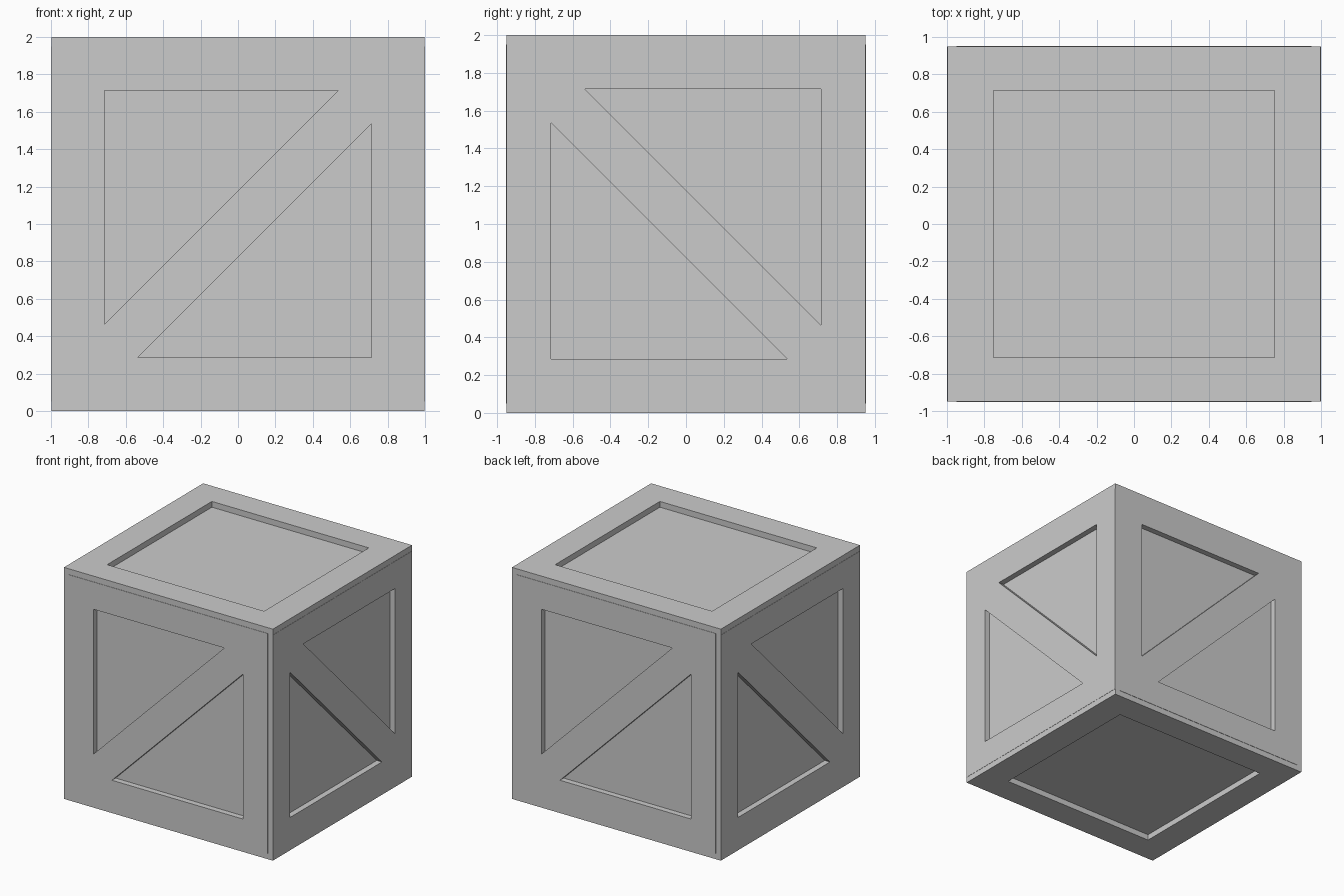
import bpy, bmesh
from math import radians
from mathutils import Matrix

if "Cube" in bpy.data.objects:
    bpy.data.objects.remove(bpy.data.objects["Cube"])

W = 0.715          # half size of the recessed windows
T = 0.05           # board thickness


def finish(bm, name, mat):
    bm.transform(mat)
    bmesh.ops.recalc_face_normals(bm, faces=bm.faces)
    mesh = bpy.data.meshes.new(name)
    bm.to_mesh(mesh)
    bm.free()
    obj = bpy.data.objects.new(name, mesh)
    bpy.context.collection.objects.link(obj)


def rect(hu, hv):
    return [(-hu, -hv), (hu, -hv), (hu, hv), (-hu, hv)]


# Window frame in the xz plane, outer face at y = -dist
def frame(name, outer, inner, dist, mat):
    bm = bmesh.new()
    a, b, c, d = [[bm.verts.new((u, y, v)) for u, v in loop]
                  for loop, y in ((outer, -dist), (inner, -dist),
                                  (inner, T - dist), (outer, T - dist))]
    for p, q in ((a, b), (b, c), (c, d), (d, a)):
        for i in range(4):
            j = (i + 1) % 4
            bm.faces.new((p[i], p[j], q[j], q[i]))
    finish(bm, name, mat)


# Diagonal brace clipped to the window corners
def brace(name, dist, flip, mat):
    k = 0.537
    pts = [(-W, -W), (-k, -W), (W, k), (W, W), (k, W), (-W, -k)]
    bm = bmesh.new()
    f = bm.faces.new([bm.verts.new((u, -dist, v * flip)) for u, v in pts])
    new = bmesh.ops.extrude_face_region(bm, geom=[f])["geom"]
    bm.faces.ensure_lookup_table()
    bmesh.ops.translate(bm, vec=(0, T, 0),
                        verts=[g for g in new if isinstance(g, bmesh.types.BMVert)])
    finish(bm, name, mat)


# Inner box whose faces form the recessed panels
bm = bmesh.new()
bmesh.ops.create_cube(bm, size=2)
finish(bm, "inner_panels", Matrix.Translation((0, 0, 1)) @ Matrix.Diagonal((0.95, 0.903, 0.95, 1)))

# Four sides: front, right, back, left
up = Matrix.Translation((0, 0, 1))
for i, side in enumerate(("front", "right", "back", "left")):
    mat = up @ Matrix.Rotation(radians(90 * i), 4, "Z")
    dist = 1.0 if i % 2 else 0.953
    frame(side + "_frame", rect(0.95, 0.95), rect(W, W), dist, mat)
    brace(side + "_brace", dist, -1 if i % 2 else 1, mat)

# Lid and base frames
for name, angle in (("lid_frame", -90), ("base_frame", 90)):
    frame(name, rect(0.998, 0.95), rect(0.75, W), 1.0,
          up @ Matrix.Rotation(radians(angle), 4, "X"))
